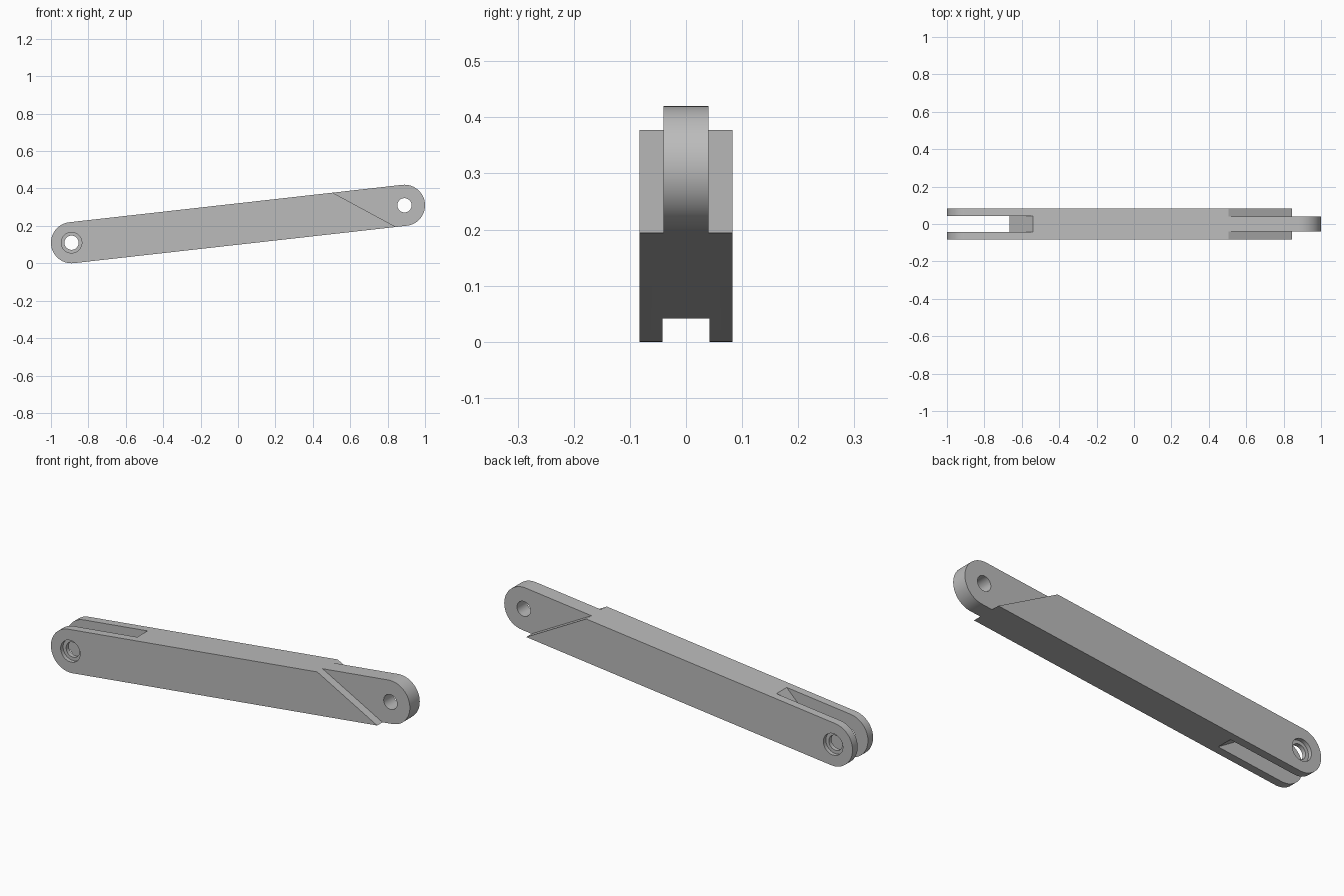
import bpy
import bmesh
from math import atan2, cos, sin, pi, radians
from mathutils import Vector

cube = bpy.data.objects.get("Cube")
if cube:
    bpy.data.objects.remove(cube, do_unlink=True)

# Pivot centres in the XZ plane and main sizes
A, B = Vector((-0.89, 0.11)), Vector((0.89, 0.31))
R, HALF, TANG, SLOT = 0.11, 0.083, 0.04, 0.0415
AXIS = (B - A).normalized()
NORMAL = Vector((-AXIS.y, AXIS.x))
TILT = atan2(AXIS.y, AXIS.x)

steel = bpy.data.materials.new("steel_grey")
steel.use_nodes = True
colour = (0.5, 0.5, 0.5, 1)
steel.diffuse_color = colour
steel.node_tree.nodes["Principled BSDF"].inputs["Base Color"].default_value = colour


def arc(centre, radius, start, sweep, steps):
    return [centre + radius * Vector((cos(start + sweep * i / steps),
                                      sin(start + sweep * i / steps)))
            for i in range(steps + 1)]


def circle(centre, radius):
    return arc(centre, radius, 0, 2 * pi, 48)[:-1]


def prism(name, outline, y0, y1):
    """Extrude an XZ outline from y0 to y1."""
    bm = bmesh.new()
    face = bm.faces.new([bm.verts.new((p[0], y0, p[1])) for p in outline])
    out = bmesh.ops.extrude_face_region(bm, geom=[face])
    moved = [v for v in out["geom"] if isinstance(v, bmesh.types.BMVert)]
    bmesh.ops.translate(bm, verts=moved, vec=(0, y1 - y0, 0))
    bmesh.ops.recalc_face_normals(bm, faces=bm.faces[:])
    mesh = bpy.data.meshes.new(name)
    bm.to_mesh(mesh)
    bm.free()
    mesh.materials.append(steel)
    obj = bpy.data.objects.new(name, mesh)
    bpy.context.collection.objects.link(obj)
    return obj


# Round-ended bar
bar = prism("link_bar", arc(A, R, TILT + pi / 2, pi, 32)
            + arc(B, R, TILT - pi / 2, pi, 32), -HALF, HALF)

# Fork slot with a pointed inner end
tip, depth = 0.226, 0.138
slot = [A + AXIS * u + NORMAL * v for u, v in (
    (-0.3, -2 * R), (tip + 2 * depth, -2 * R), (tip, 0),
    (tip + 2 * depth, 2 * R), (-0.3, 2 * R))]
cutters = [prism("slot_cutter", slot, -SLOT, SLOT)]

# Pin holes through both ends
for centre in (A, B):
    cutters.append(prism("hole_cutter", circle(centre, 0.038), -0.2, 0.2))

# Slanted shoulders beside the tang, and counterbores on the fork
shoulder = [(0.335, 0.47), (1.2, 0.0026), (1.2, 0.47)]
for side in (-1, 1):
    cutters.append(prism("shoulder_cutter", shoulder, side * TANG, side * 0.2))
    cutters.append(prism("counterbore_cutter", circle(A, 0.055), side * 0.063, side * 0.2))

for cutter in cutters:
    cutter.hide_render = True
    mod = bar.modifiers.new(cutter.name, "BOOLEAN")
    mod.operation = "DIFFERENCE"
    mod.solver = "EXACT"
    mod.object = cutter

# Apply the cuts and drop the cutters
graph = bpy.context.evaluated_depsgraph_get()
cut_mesh = bpy.data.meshes.new_from_object(bar.evaluated_get(graph))
bar.modifiers.clear()
bar.data = cut_mesh
for cutter in cutters:
    bpy.data.objects.remove(cutter, do_unlink=True)

bpy.ops.object.select_all(action="DESELECT")
bar.select_set(True)
bpy.context.view_layer.objects.active = bar
bpy.ops.object.shade_smooth_by_angle(angle=radians(25))
